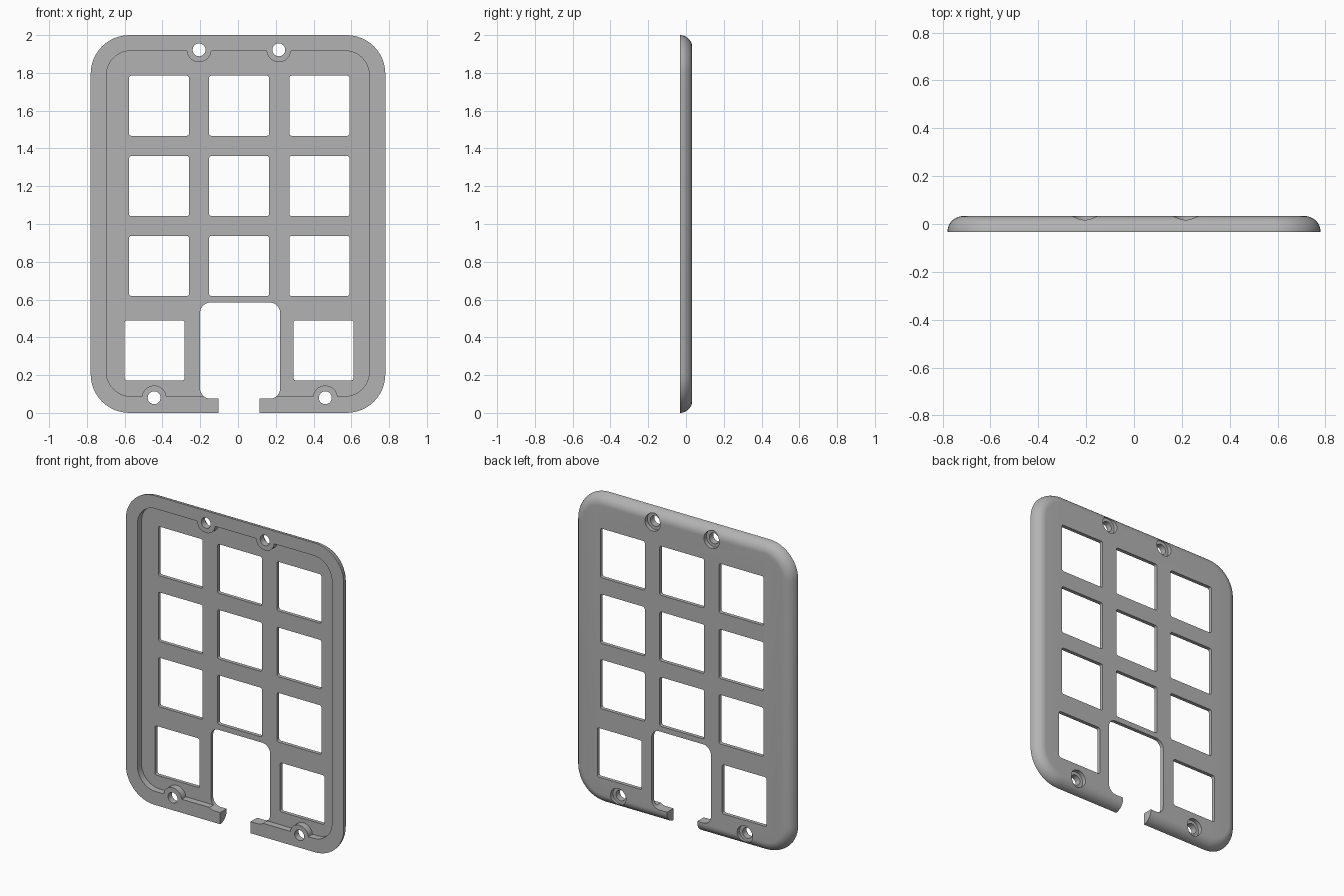
import bpy, bmesh
from math import sin, cos, pi

if "Cube" in bpy.data.objects:
    bpy.data.objects.remove(bpy.data.objects["Cube"])

FRONT, BACK = -0.033, 0.033
FLOOR = 0.009      # recess floor
SEAT = 0.007       # screw seat
OUT = 0.2          # overshoot of the cutters

grey = bpy.data.materials.new("grey plastic")
grey.use_nodes = True
colour = (0.45, 0.45, 0.45, 1)
grey.diffuse_color = colour
grey.node_tree.nodes["Principled BSDF"].inputs["Base Color"].default_value = colour


def rounded(x0, x1, z0, z1, r, n=12):
    """Outline of a rounded rectangle in the x-z plane."""
    corners = [(x1 - r, z1 - r), (x0 + r, z1 - r), (x0 + r, z0 + r), (x1 - r, z0 + r)]
    return [(cx + r * cos(a), cz + r * sin(a))
            for q, (cx, cz) in enumerate(corners)
            for a in [(q + i / n) * pi / 2 for i in range(n + 1)]]


def disc(x, z, r, n=48):
    return [(x + r * cos(2 * pi * i / n), z + r * sin(2 * pi * i / n)) for i in range(n)]


def loft(bm, rings):
    """Skin a list of (outline, y) rings and cap both ends."""
    loops = [[bm.verts.new((x, y, z)) for x, z in pts] for pts, y in rings]
    for a, b in zip(loops, loops[1:]):
        for i in range(len(a)):
            j = (i + 1) % len(a)
            bm.faces.new((a[i], a[j], b[j], b[i]))
    bm.faces.new(loops[0])
    bm.faces.new(loops[-1])


def solid(name, stacks):
    bm = bmesh.new()
    for rings in stacks:
        loft(bm, rings)
    bmesh.ops.recalc_face_normals(bm, faces=bm.faces)
    mesh = bpy.data.meshes.new(name)
    bm.to_mesh(mesh)
    bm.free()
    mesh.materials.append(grey)
    ob = bpy.data.objects.new(name, mesh)
    bpy.context.collection.objects.link(ob)
    return ob


def prisms(name, outlines, y0=-OUT, y1=OUT):
    return solid(name, [[(o, y0), (o, y1)] for o in outlines])


def cut(target, cutter):
    cutter.hide_render = True
    bpy.context.view_layer.objects.active = target
    mod = target.modifiers.new(cutter.name, "BOOLEAN")
    mod.operation, mod.solver, mod.object = "DIFFERENCE", "EXACT", cutter
    bpy.ops.object.modifier_apply(modifier=mod.name)
    bpy.data.objects.remove(cutter)


# Plate with a quarter-round back edge
W, R, ROUND, STEPS = 0.78, 0.205, 0.066, 12
rings = []
for k in range(STEPS + 1):
    a = k / STEPS * pi / 2
    d = ROUND * (1 - cos(a))
    rings.append((rounded(d - W, W - d, d, 2 - d, R - d), FRONT + ROUND * sin(a)))
plate = solid("keypad_faceplate", [rings])

# Front recess that leaves bosses standing around the screws
screws = [(-0.206, 1.922), (0.216, 1.922), (-0.444, 0.08), (0.462, 0.08)]
recess = prisms("recess", [rounded(-0.697, 0.695, 0.088, 1.917, 0.13)], -OUT, FLOOR)
cut(recess, prisms("bosses", [disc(x, z, 0.065) for x, z in screws], -2 * OUT, OUT))
cut(plate, recess)

# Key windows: three full rows and a wider-set bottom pair
H = 0.159
keys = [(x, z) for x in (-0.418, 0.006, 0.431) for z in (1.626, 1.201, 0.778)]
keys += [(-0.441, 0.331), (0.453, 0.331)]
cut(plate, prisms("windows", [rounded(x - H, x + H, z - H, z + H, 0.012, 4) for x, z in keys]))

# Bottom notch and its narrow opening
cut(plate, prisms("notch", [rounded(-0.201, 0.223, 0.075, 0.584, 0.055)]))
cut(plate, prisms("opening", [[(-0.104, -OUT), (0.113, -OUT), (0.113, OUT), (-0.104, OUT)]]))

# Screw holes with counterbores on the back
cut(plate, prisms("counterbores", [disc(x, z, 0.055) for x, z in screws], SEAT, OUT))
cut(plate, prisms("screw_holes", [disc(x, z, 0.034) for x, z in screws]))

# Smooth the rounds, keep the cut edges crisp
bpy.ops.object.select_all(action="DESELECT")
plate.select_set(True)
bpy.context.view_layer.objects.active = plate
bpy.ops.object.shade_smooth_by_angle(angle=pi / 6)
